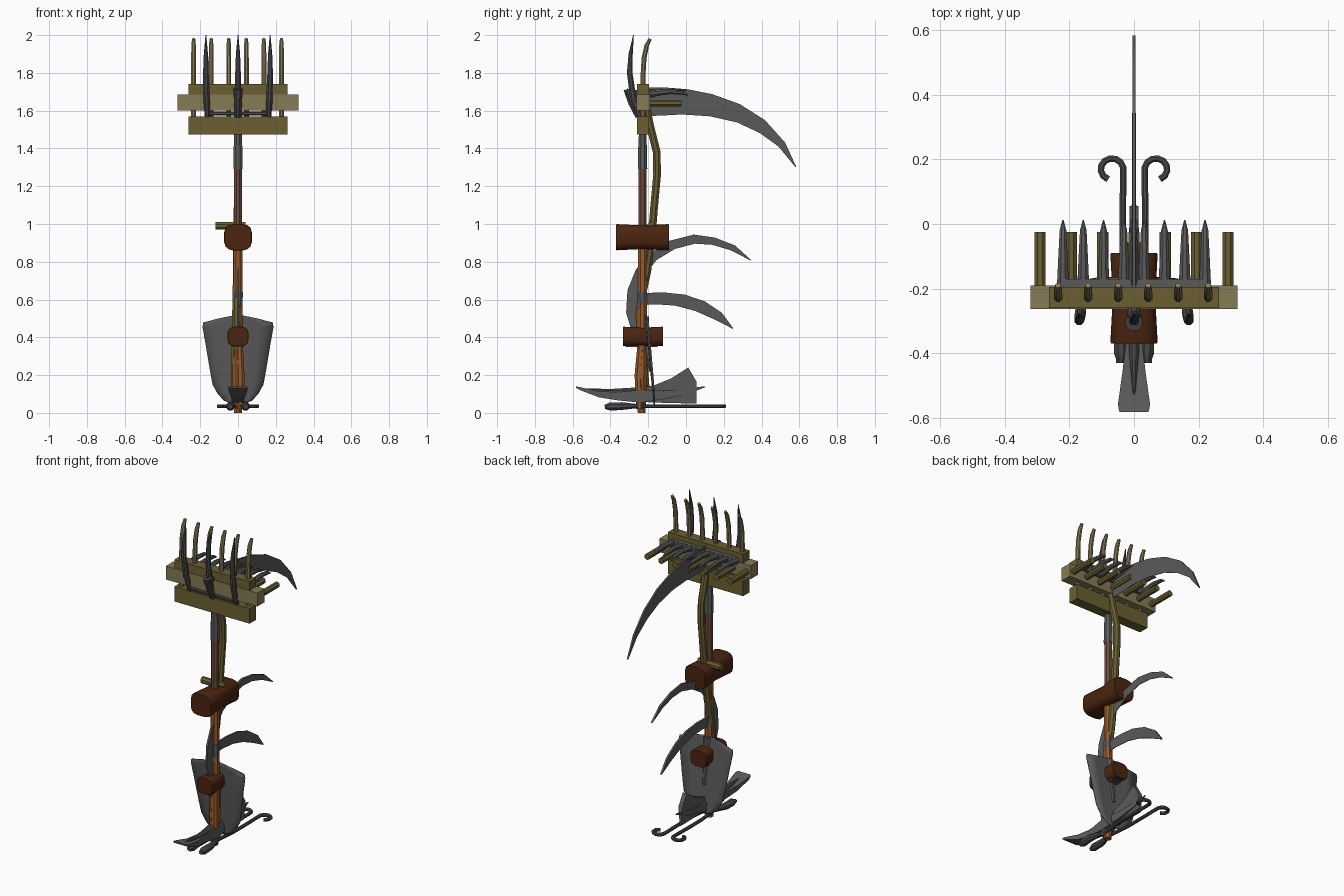
import bpy, bmesh, math
from mathutils import Vector

if "Cube" in bpy.data.objects:
    bpy.data.objects.remove(bpy.data.objects["Cube"])

def mat(name, r, g, b):
    m = bpy.data.materials.new(name)
    m.diffuse_color = (r, g, b, 1)
    m.use_nodes = True
    m.node_tree.nodes["Principled BSDF"].inputs["Base Color"].default_value = m.diffuse_color
    return m

STEEL = mat("steel", .105, .105, .105)
DARK = mat("dark_iron", .07, .07, .075)
OLIVE = mat("olive_wood", .145, .115, .032)
TAN = mat("pale_wood", .24, .195, .09)
BROWN = mat("dark_brown_wood", .07, .018, .005)
ORANGE = mat("orange_wood", .32, .1, .022)
RED = mat("red_brown_wood", .16, .075, .045)

def finish(name, bm, m, smooth=True):
    bmesh.ops.recalc_face_normals(bm, faces=bm.faces[:])
    me = bpy.data.meshes.new(name)
    bm.to_mesh(me)
    bm.free()
    me.materials.append(m)
    ob = bpy.data.objects.new(name, me)
    bpy.context.collection.objects.link(ob)
    if smooth:
        bpy.ops.object.select_all(action='DESELECT')
        bpy.context.view_layer.objects.active = ob
        ob.select_set(True)
        bpy.ops.object.shade_smooth_by_angle(angle=math.radians(35))
    return ob

def tube(name, path, radii, m, n=8, flat=1.0):
    """Sweep a ring along a path; radii may be one number, flat scales the second axis."""
    P = [Vector(p) for p in path]
    if not isinstance(radii, (list, tuple)):
        radii = [radii] * len(P)
    bm = bmesh.new()
    rings = []
    for i, p in enumerate(P):
        t = (P[min(i + 1, len(P) - 1)] - P[max(i - 1, 0)]).normalized()
        u = Vector((1, 0, 0)) if abs(t.x) < .9 else Vector((0, 0, 1))
        if abs(p.z - P[0].z) < 1e-6 and abs(P[-1].z - P[0].z) < 1e-6 and abs(t.z) < 1e-6:
            u = t.cross(Vector((0, 0, 1)))
        u = (u - t * u.dot(t)).normalized()
        v = t.cross(u)
        rings.append([bm.verts.new(p + radii[i] * (u * math.cos(a) + v * math.sin(a) * flat))
                      for a in [2 * math.pi * (k + .5) / n for k in range(n)]])
    for a, b in zip(rings, rings[1:]):
        for k in range(n):
            bm.faces.new((a[k], a[(k + 1) % n], b[(k + 1) % n], b[k]))
    bm.faces.new(rings[0])
    bm.faces.new(rings[-1])
    return finish(name, bm, m)

def box(name, x, y, z, m):
    bm = bmesh.new()
    bmesh.ops.create_cube(bm, size=1)
    for v in bm.verts:
        v.co = [s[0] + (c + .5) * (s[1] - s[0]) for s, c in zip((x, y, z), v.co)]
    return finish(name, bm, m, False)

def blade(name, outer, inner, t, m, x0=0):
    """Blade in the y-z plane between two matching edges; outer edge thick, inner edge sharp."""
    bm = bmesh.new()
    rows = [[bm.verts.new((x0 + s * h, *p)) for p, s, h in
             ((o, -1, t), (o, 1, t), (i, 1, t * .3), (i, -1, t * .3))]
            for o, i in zip(outer, inner)]
    for a, b in zip(rows, rows[1:]):
        for k in range(4):
            bm.faces.new((a[k], a[(k + 1) % 4], b[(k + 1) % 4], b[k]))
    bm.faces.new(rows[0])
    bm.faces.new(rows[-1])
    return finish(name, bm, m)

# wooden rake with two beams joined by curved upright tines
for nm, z in (("lower", (1.475, 1.57)), ("upper", (1.65, 1.74))):
    box("rake_beam_" + nm, (-.263, .263), (-.26, -.195), z, OLIVE)
for i in range(6):
    x = -.235 + i * .093
    tube(f"upright_tine_{i}", [(x, -.228, 1.5), (x, -.228, 1.78), (x, -.222, 1.88),
                               (x, -.208, 1.945), (x, -.19, 1.98)],
         [.014, .014, .014, .013, .009], TAN)

# peg rake with wide beam
box("peg_rake_beam", (-.32, .32), (-.263, -.19), (1.6, 1.685), TAN)
for i in range(7):
    x = -.291 + i * .097
    tube(f"rake_peg_{i}", [(x, -.2, 1.64), (x, -.025, 1.64)], .019, OLIVE)

# iron rake with tapered tines
box("iron_rake_bar", (-.22, .22), (-.198, -.17), (1.67, 1.71), STEEL)
for i in range(8):
    x = -.22 + i * .44 / 7
    tube(f"iron_rake_tine_{i}", [(x, -.19, 1.69), (x, -.09, 1.702), (x, -.02, 1.695), (x, .012, 1.68)],
         [.02, .015, .011, .002], STEEL)

# pitchfork
for x in (-.17, 0, .17):
    tube("fork_tine", [(x * .95, -.245, 1.565), (x * .98, -.28, 1.67), (x, -.298, 1.8),
                       (x, -.293, 1.9), (x, -.278, 2.0)], [.016, .018, .016, .012, .002], DARK)
tube("fork_crossbar", [(-.165, -.25, 1.585), (.165, -.25, 1.585)], .012, DARK)
tube("fork_socket", [(0, -.23, 1.29), (0, -.23, 1.4), (0, -.23, 1.5)], [.027, .025, .02], STEEL)
tube("fork_handle", [(0, -.23, .8), (0, -.23, 1.32)], .023, RED)

# scythe
so = [(-.23, 1.722), (-.1, 1.722), (.01, 1.713), (.14, 1.687), (.286, 1.634), (.418, 1.55), (.524, 1.432), (.584, 1.302)]
si = [(-.23, 1.57), (-.11, 1.575), (-.02, 1.58), (.127, 1.57), (.27, 1.538), (.39, 1.482), (.49, 1.41), (.58, 1.30)]
blade("scythe_blade", so, si, .005, STEEL)
tube("scythe_tang", [(0, -.315, 1.695), (0, -.26, 1.69), (0, -.1, 1.7), (0, 0, 1.708)], [.024, .02, .016, .006], DARK)
tube("scythe_neck", [(0, -.305, 1.715), (0, -.285, 1.64), (0, -.25, 1.57)], [.028, .022, .02], DARK)
tube("scythe_snath", [(0, -.215, 1.64), (0, -.19, 1.52), (0, -.155, 1.38), (0, -.153, 1.26), (-.002, -.168, 1.1),
                      (-.004, -.18, .95), (-.006, -.205, .75), (-.01, -.248, .55), (-.012, -.25, .42),
                      (-.015, -.222, .25), (-.018, -.21, .08)], .022, OLIVE)
tube("scythe_grip_upper", [(-.12, -.185, .99), (.04, -.185, .99)], .021, OLIVE)
tube("scythe_grip_lower", [(0, -.22, .105), (0, -.115, .105)], .019, OLIVE)

# large sickle
blade("large_sickle_blade",
      [(-.29, .44), (-.317, .53), (-.31, .65), (-.265, .76), (-.19, .845), (-.085, .912), (.042, .944), (.153, .928), (.26, .886), (.344, .81)],
      [(-.24, .44), (-.25, .53), (-.245, .64), (-.21, .74), (-.155, .81), (-.058, .868), (.048, .896), (.138, .89), (.233, .862), (.342, .807)],
      .006, STEEL)
# small sickle
blade("small_sickle_blade",
      [(-.25, .635), (-.11, .637), (-.005, .626), (.1, .59), (.19, .53), (.25, .448)],
      [(-.25, .57), (-.16, .575), (-.058, .568), (.048, .54), (.15, .495), (.248, .445)], .006, STEEL)
tube("sickle_socket", [(0, -.232, .49), (0, -.232, .64)], [.024, .028], STEEL)

# mallet handles and heads
tube("large_mallet_handle", [(0, -.235, 0), (0, -.237, .1), (.002, -.237, .2), (0, -.232, .35), (0, -.23, .93)],
     [.022, .028, .035, .027, .025], ORANGE)
tube("small_mallet_handle", [(.012, -.245, .02), (.012, -.25, .2), (.005, -.235, .4)], [.02, .024, .02], ORANGE)

def mallet(name, y0, y1, z, hx, hz):
    bm = bmesh.new()
    rings = []
    for f, s in ((0, .97), (.02, 1), (.5, .9), (.98, 1), (1, .97)):
        ring = []
        for k in range(16):
            a = 2 * math.pi * (k + .5) / 16
            c, d = math.cos(a), math.sin(a)
            ring.append(bm.verts.new((math.copysign(abs(c) ** .6, c) * hx * s, y0 + f * (y1 - y0),
                                      z + math.copysign(abs(d) ** .6, d) * hz * s)))
        rings.append(ring)
    for a, b in zip(rings, rings[1:]):
        for k in range(16):
            bm.faces.new((a[k], a[k - 1], b[k - 1], b[k]))
    bm.faces.new(rings[0])
    bm.faces.new(rings[-1])
    finish(name, bm, BROWN)

mallet("large_mallet_head", -.37, -.09, .93, .074, .07)
mallet("small_mallet_head", -.334, -.122, .405, .056, .052)
box("small_mallet_plate", (-.03, .03), (-.32, -.15), (.348, .358), DARK)

# shovel blade, dished
bm = bmesh.new()
rows = []
for z, w in ((.045, .03), (.065, .075), (.1, .107), (.15, .135), (.25, .153), (.36, .171), (.455, .188), (.478, .184), (.5, .1), (.515, .025)):
    top = z > .47
    zs = lambda f: z if not top else z + 0
    rows.append([bm.verts.new((f * w, -.152 - .1 * z + .3 * (f * w) ** 2 - .015, zs(f)))
                 for f in (-1, -.6, -.2, .2, .6, 1)])
for a, b in zip(rows, rows[1:]):
    for k in range(5):
        bm.faces.new((a[k], a[k + 1], b[k + 1], b[k]))
ob = finish("shovel_blade", bm, STEEL)
sol = ob.modifiers.new("thickness", 'SOLIDIFY')
sol.thickness = .008
tube("shovel_socket", [(0, -.185, .22), (0, -.215, .4), (0, -.22, .51)], [.012, .024, .026], STEEL)

# axe head
blade("axe_head", [(-.27, .13), (-.17, .145), (-.08, .182), (.012, .24), (.056, .165)],
      [(-.27, .06), (-.17, .055), (-.08, .052), (.03, .05), (.056, .05)], .014, STEEL)

# mattock: broad front end, pointed rear end
bm = bmesh.new()
rings = []
for y, z, w, h in ((-.582, .137, .045, .004), (-.56, .128, .05, .008), (-.46, .098, .036, .016), (-.36, .088, .024, .022),
                   (-.24, .088, .034, .034), (-.12, .095, .022, .022), (0, .112, .014, .016), (.1, .138, .002, .003)):
    rings.append([bm.verts.new((a * w, y, z + b * h)) for a, b in ((-1, -1), (1, -1), (1, 1), (-1, 1))])
for a, b in zip(rings, rings[1:]):
    for k in range(4):
        bm.faces.new((a[k], a[k - 1], b[k - 1], b[k]))
bm.faces.new(rings[0])
bm.faces.new(rings[-1])
finish("mattock_head", bm, STEEL)
tube("pick_point", [(0, -.22, .115), (0, -.4, .112), (0, -.555, .128)], [.024, .016, .002], DARK)

# blacksmith tongs lying at the foot, with curled ends
for s in (-1, 1):
    pts = [(s * .045, -.43), (s * .045, -.33), (s * .02, -.25), (s * .035, -.1), (s * .035, .05), (s * .033, .14)]
    pts += [(s * (.068 - .035 * math.cos(a)), .17 + .033 * math.sin(a))
            for a in [math.radians(d) for d in range(10, 275, 30)]]
    tube("tongs_arm", [(x, y, .035) for x, y in pts], .011, DARK)
    tube("tongs_jaw", [(s * .04, -.43, .032), (s * .04, -.4, .034), (s * .042, -.34, .036), (s * .025, -.26, .036)],
         [.012, .024, .022, .012], DARK)
